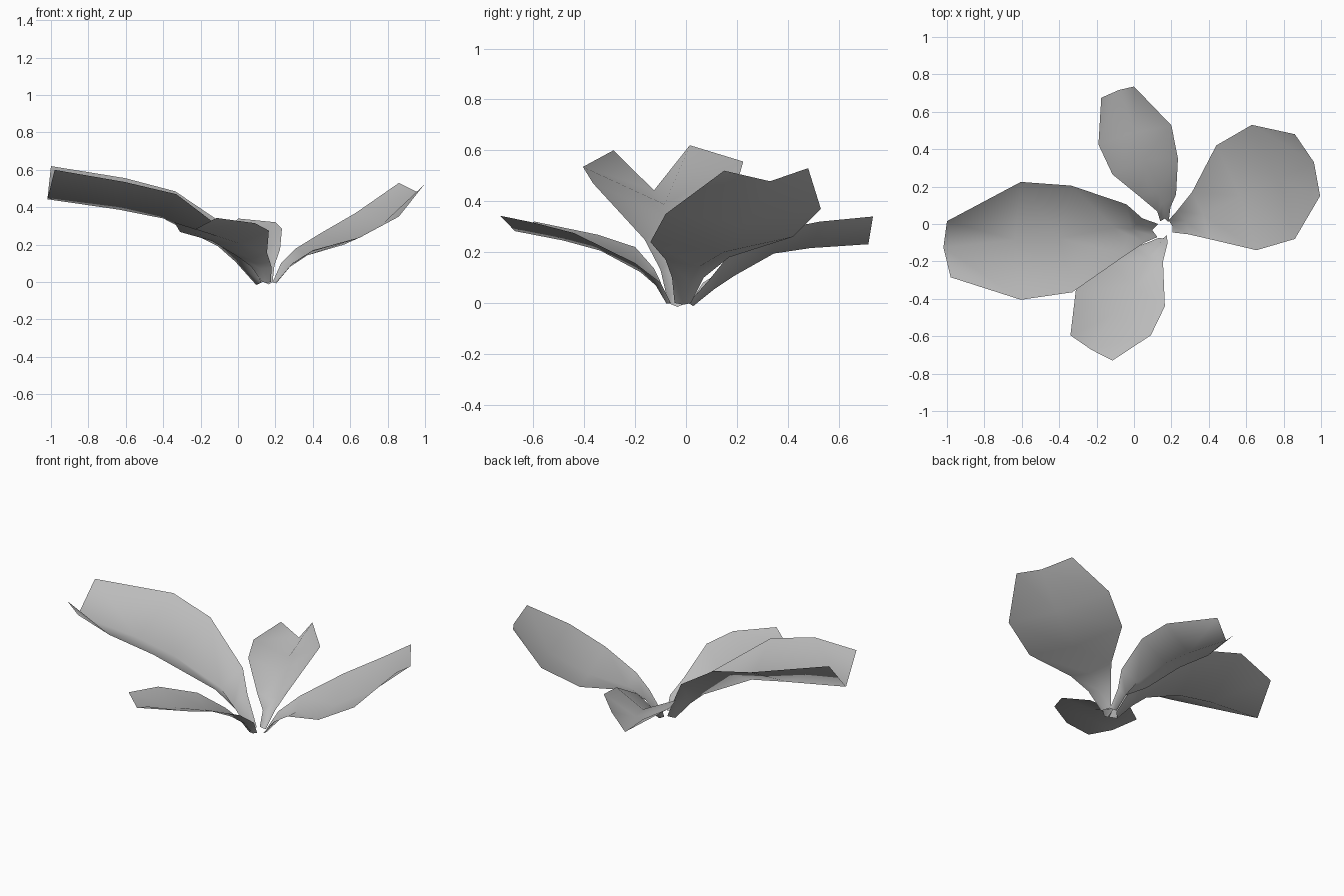
import bpy
import bmesh
from mathutils import Vector

# Remove the default cube
default_cube = bpy.data.objects.get("Cube")
if default_cube:
    bpy.data.objects.remove(default_cube, do_unlink=True)

# One plain grey for the whole plant
grey = bpy.data.materials.new("leaf_grey")
grey.use_nodes = True
colour = (0.5, 0.5, 0.5, 1)
grey.diffuse_color = colour
grey.node_tree.nodes["Principled BSDF"].inputs["Base Color"].default_value = colour

# How the midrib crease deepens from stalk to tip
CREASE_PROFILE = (0.2, 0.45, 0.6, 0.9, 0.95, 1)


def midrib(left_edge, right_edge, crease):
    """Sink the middle of each cross-section along the underside direction."""
    middles = [(a + b) / 2 for a, b in zip(left_edge, right_edge)]
    last = len(middles) - 1
    ribs = []
    for row, middle in enumerate(middles):
        along = middles[min(row + 1, last)] - middles[max(row - 1, 0)]
        span = left_edge[row] - right_edge[row]
        underside = span.cross(along).normalized()
        if underside.z > 0:
            underside.negate()
        ribs.append(middle + underside * crease * CREASE_PROFILE[row])
    return ribs


def make_leaf(name, left_edge, right_edge, crease):
    """Loft a creased blade between two outline curves, stalk to tip."""
    left_edge = [Vector(p) for p in left_edge]
    right_edge = [Vector(p) for p in right_edge]
    ribs = midrib(left_edge, right_edge, crease)

    bm = bmesh.new()
    columns = [[bm.verts.new(p) for p in line]
               for line in (left_edge, ribs, right_edge)]
    for near, far in zip(columns, columns[1:]):
        for row in range(len(near) - 1):
            bm.faces.new((near[row], far[row], far[row + 1], near[row + 1]))
    bmesh.ops.recalc_face_normals(bm, faces=bm.faces)
    if sum(face.normal.z for face in bm.faces) < 0:
        bmesh.ops.reverse_faces(bm, faces=bm.faces)
    for face in bm.faces:
        face.smooth = True

    mesh = bpy.data.meshes.new(name)
    bm.to_mesh(mesh)
    bm.free()
    mesh.materials.append(grey)
    leaf = bpy.data.objects.new(name, mesh)
    bpy.context.collection.objects.link(leaf)
    return leaf


# Broad upright leaf on the left
make_leaf(
    "left_leaf",
    [(.185, .02, 0), (.23, .07, .1), (.31, .17, .18),
     (.44, .42, .26), (.63, .53, .37), (.86, .48, .53)],
    [(.205, -.045, 0), (.29, -.055, .1), (.4, -.08, .17),
     (.655, -.14, .24), (.86, -.08, .35), (.995, .15, .52)],
    crease=.06)

# Narrow leaf at the back
make_leaf(
    "back_leaf",
    [(.14, .015, 0), (.125, .067, .08), (.03, .147, .13),
     (-.115, .265, .266), (-.19, .425, .3), (-.175, .675, .32)],
    [(.185, .01, 0), (.195, .09, .09), (.225, .158, .175),
     (.235, .35, .286), (.2, .527, .32), (0, .735, .34)],
    crease=.1)

# Long, deeply folded leaf on the right
make_leaf(
    "right_leaf",
    [(.125, -.07, 0), (.055, -.1, .13), (-.04, -.163, .25),
     (-.33, -.365, .47), (-.605, -.405, .535), (-.98, -.285, .6)],
    [(.13, 0, 0), (.045, .03, .17), (-.04, .105, .285),
     (-.335, .205, .485), (-.605, .225, .556), (-1, .015, .62)],
    crease=.17)

# Low leaf at the front
make_leaf(
    "front_leaf",
    [(.175, -.06, 0), (.18, -.1, .08), (.155, -.2, .157),
     (.165, -.44, .275), (.09, -.595, .315), (-.115, -.73, .343)],
    [(.13, -.075, 0), (.07, -.1, .083), (0, -.125, .135),
     (-.14, -.2, .22), (-.31, -.345, .268), (-.34, -.595, .32)],
    crease=.05)
